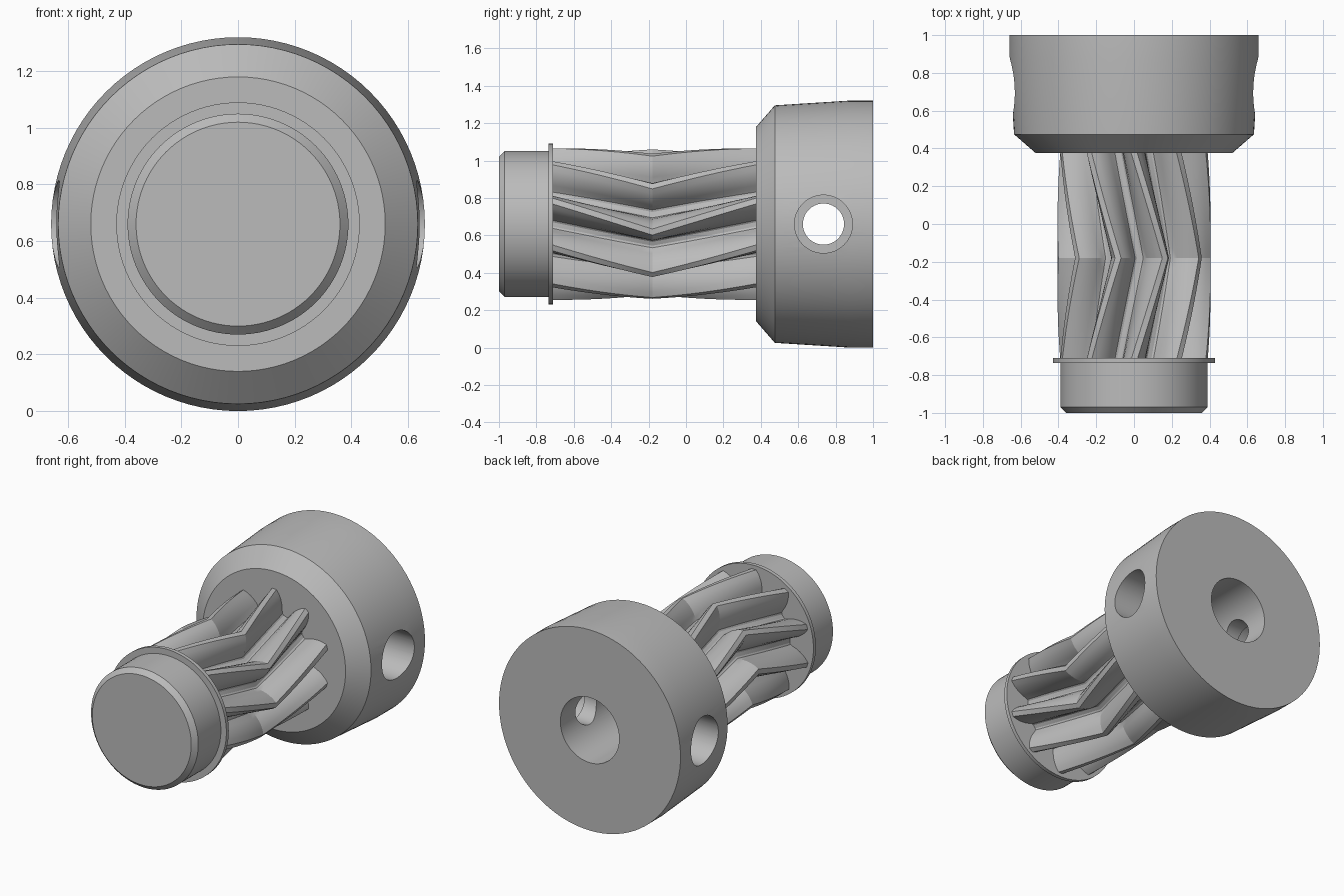
import bpy, bmesh
from math import cos, sin, pi, radians
from mathutils import Matrix

cube = bpy.data.objects.get("Cube")
if cube:
    bpy.data.objects.remove(cube)

AXIS_Z = 0.66          # height of the shaft axis
TEETH = 10
APEX_Y = -0.18         # where the herringbone halves meet
TWIST = radians(24)    # helix turn of each half

steel = bpy.data.materials.new("grey steel")
steel.use_nodes = True
GREY = (0.5, 0.5, 0.5, 1)
steel.diffuse_color = GREY
steel.node_tree.nodes["Principled BSDF"].inputs["Base Color"].default_value = GREY


def finish(name, bm):
    bmesh.ops.remove_doubles(bm, verts=bm.verts, dist=1e-5)
    bmesh.ops.recalc_face_normals(bm, faces=bm.faces)
    mesh = bpy.data.meshes.new(name)
    bm.to_mesh(mesh)
    bm.free()
    obj = bpy.data.objects.new(name, mesh)
    obj.location.z = AXIS_Z
    mesh.materials.append(steel)
    bpy.context.collection.objects.link(obj)
    return obj


def smooth(obj, angle=25):
    bpy.ops.object.select_all(action="DESELECT")
    obj.select_set(True)
    bpy.context.view_layer.objects.active = obj
    bpy.ops.object.shade_smooth_by_angle(angle=radians(angle))


def skin(bm, rings):
    """Bridge closed rings of equal length."""
    for a, b in zip(rings, rings[1:]):
        n = len(a)
        for i in range(n):
            j = (i + 1) % n
            bm.faces.new((a[i], a[j], b[j], b[i]))


def lathe(name, profile, sides=96):
    """Turn (radius, y) points around the y axis, closing both ends."""
    bm = bmesh.new()
    rings = []
    for r, y in profile:
        rings.append([bm.verts.new((r * cos(2 * pi * i / sides), y,
                                    r * sin(2 * pi * i / sides)))
                      for i in range(sides)])
    skin(bm, rings)
    bm.faces.new(rings[0])
    bm.faces.new(rings[-1])
    return finish(name, bm)


# Front journal and its thin collar
smooth(lathe("front_journal", [(0.36, -1), (0.39, -0.97), (0.39, -0.72)]))
smooth(lathe("collar", [(0.43, -0.735), (0.43, -0.71)]))

# Rear hub with a blind bore
hub = lathe("hub", [(0.235, 0.28), (0.235, 0.375), (0.52, 0.375),
                    (0.635, 0.475), (0.66, 0.87), (0.66, 1),
                    (0.214, 1), (0.214, 0.32)])

# Stepped cross hole through the hub
cutter = lathe("cross_hole_cutter", [(0.155, -0.8), (0.155, -0.3), (0.11, -0.3),
                                     (0.11, 0.3), (0.155, 0.3), (0.155, 0.8)], 64)
cutter.data.transform(Matrix.Rotation(pi / 2, 4, "Z"))
cutter.location.y = 0.735
cutter.hide_render = True
cut = hub.modifiers.new("cross hole", "BOOLEAN")
cut.operation = "DIFFERENCE"
cut.solver = "EXACT"
cut.object = cutter
bpy.context.view_layer.update()
bpy.context.view_layer.objects.active = hub
bpy.ops.object.modifier_apply(modifier=cut.name)
bpy.data.objects.remove(cutter)
smooth(hub)

# Herringbone gear: one tooth flank as (radius, half angle), mirrored and repeated
flank = [(0.258, 15.5), (0.264, 13.3), (0.28, 12), (0.305, 10.9), (0.33, 9.4),
         (0.355, 7.5), (0.38, 5.2), (0.405, 2.3)]
tooth = [(r, -a) for r, a in flank] + [(r, a) for r, a in reversed(flank)]
outline = [(r, radians(a - 6 + 360 / TEETH * k))
           for k in range(TEETH) for r, a in tooth]

bm = bmesh.new()
STEPS = 10
rings = []
for s in range(-STEPS, STEPS + 1):
    t = s / STEPS
    y = APEX_Y + t * (0.56 if s > 0 else 0.54)
    turn = TWIST * abs(t)
    rings.append([bm.verts.new((r * cos(a + turn), y, r * sin(a + turn)))
                  for r, a in outline])
skin(bm, rings)
smooth(finish("herringbone_gear", bm), 22)
